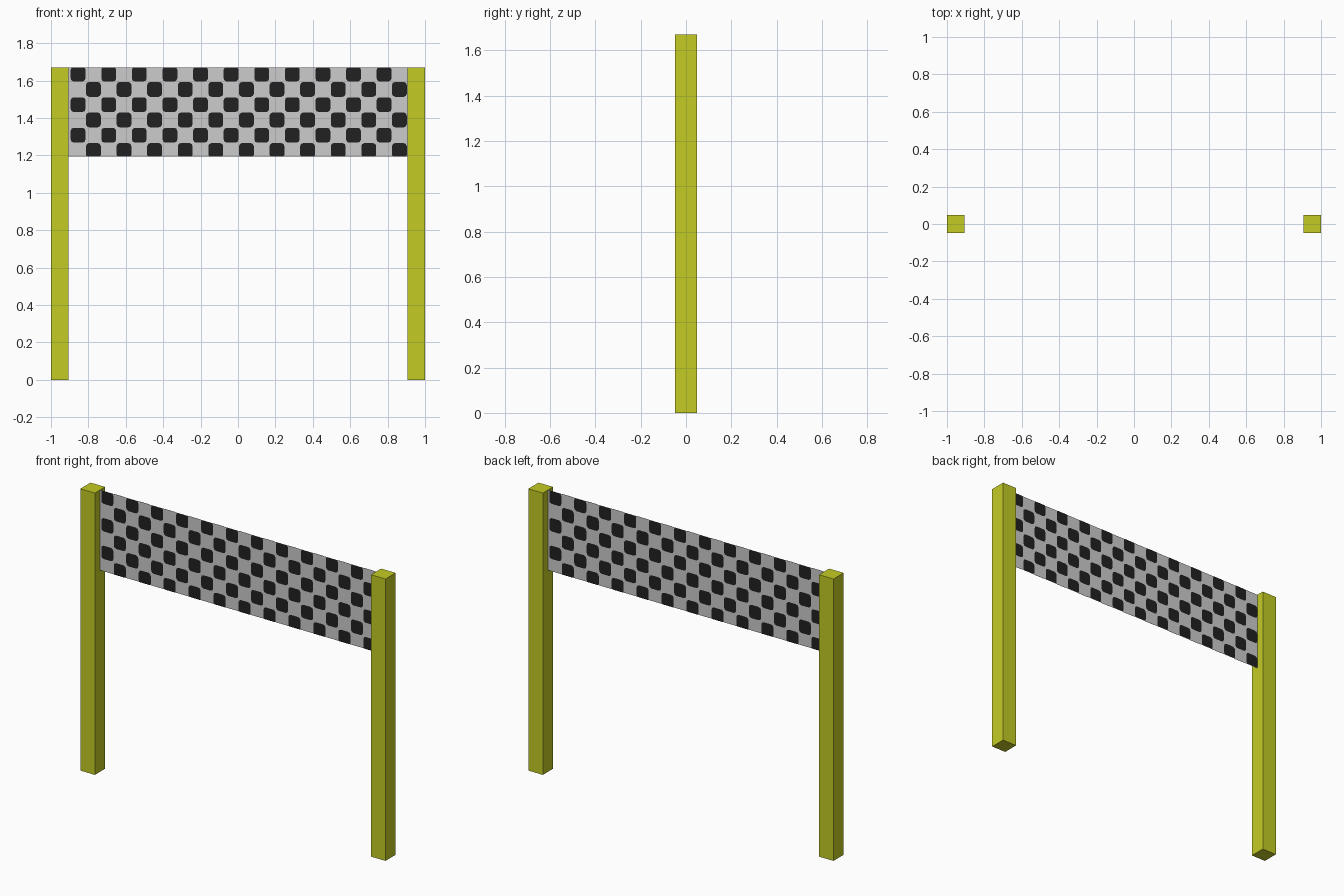
import bpy, bmesh, math
from mathutils import Matrix

if "Cube" in bpy.data.objects:
    bpy.data.objects.remove(bpy.data.objects["Cube"])


def material(name, srgb):
    m = bpy.data.materials.new(name)
    m.diffuse_color = [(c / 255 / 12.92) if c < 10.3 else ((c / 255 + 0.055) / 1.055) ** 2.4
                       for c in srgb] + [1]
    m.use_nodes = True
    m.node_tree.nodes["Principled BSDF"].inputs["Base Color"].default_value = m.diffuse_color
    return m


YELLOW = material("yellow paint", (196, 204, 36))
LIGHT = material("banner light", (204, 204, 204))
DARK = material("banner dark", (33, 33, 33))

TOP, BOTTOM, HALF, POST = 1.67, 1.195, 0.905, 0.095


def finish(bm, name, mat):
    me = bpy.data.meshes.new(name)
    bm.to_mesh(me)
    bm.free()
    me.materials.append(mat)
    ob = bpy.data.objects.new(name, me)
    bpy.context.collection.objects.link(ob)
    return ob


# Square posts
for side, name in ((-1, "left_post"), (1, "right_post")):
    bm = bmesh.new()
    bmesh.ops.create_cube(bm, size=1, matrix=Matrix.Translation((side * (1 - POST / 2), 0, TOP / 2))
                          @ Matrix.Diagonal((POST, POST, TOP, 1)))
    finish(bm, name, YELLOW)


def polygon(bm, pts, y):
    bm.faces.new([bm.verts.new((x, y, z)) for x, z in pts])


def rounded_square(cx, cz, h=0.0395, r=0.016):
    pts = []
    for i in range(4):
        for k in range(3):
            a = math.radians(90 * i + 45 * k)
            sx, sz = (1, -1, -1, 1)[i], (1, 1, -1, -1)[i]
            x = cx + sx * (h - r) + r * math.cos(a)
            z = cz + sz * (h - r) + r * math.sin(a)
            pts.append((min(x, HALF), max(BOTTOM, min(z, TOP))))
    return pts


# Banner sheets: the back is the front turned half way round
for name, angle in (("front", 0), ("back", math.pi)):
    turn = Matrix.Rotation(angle, 4, "Z")
    sheet = bmesh.new()
    polygon(sheet, [(-HALF, BOTTOM), (HALF, BOTTOM), (HALF, TOP), (-HALF, TOP)], -0.0008)
    checks = bmesh.new()
    for row in range(6):
        for col in range(row % 2, 22, 2):
            polygon(checks, rounded_square(-0.855 + 0.0818 * col, 1.635 - 0.0817 * row), -0.0025)
    for bm, part, mat in ((sheet, "banner", LIGHT), (checks, "checks", DARK)):
        bm.transform(turn)
        finish(bm, f"{name}_{part}", mat)
